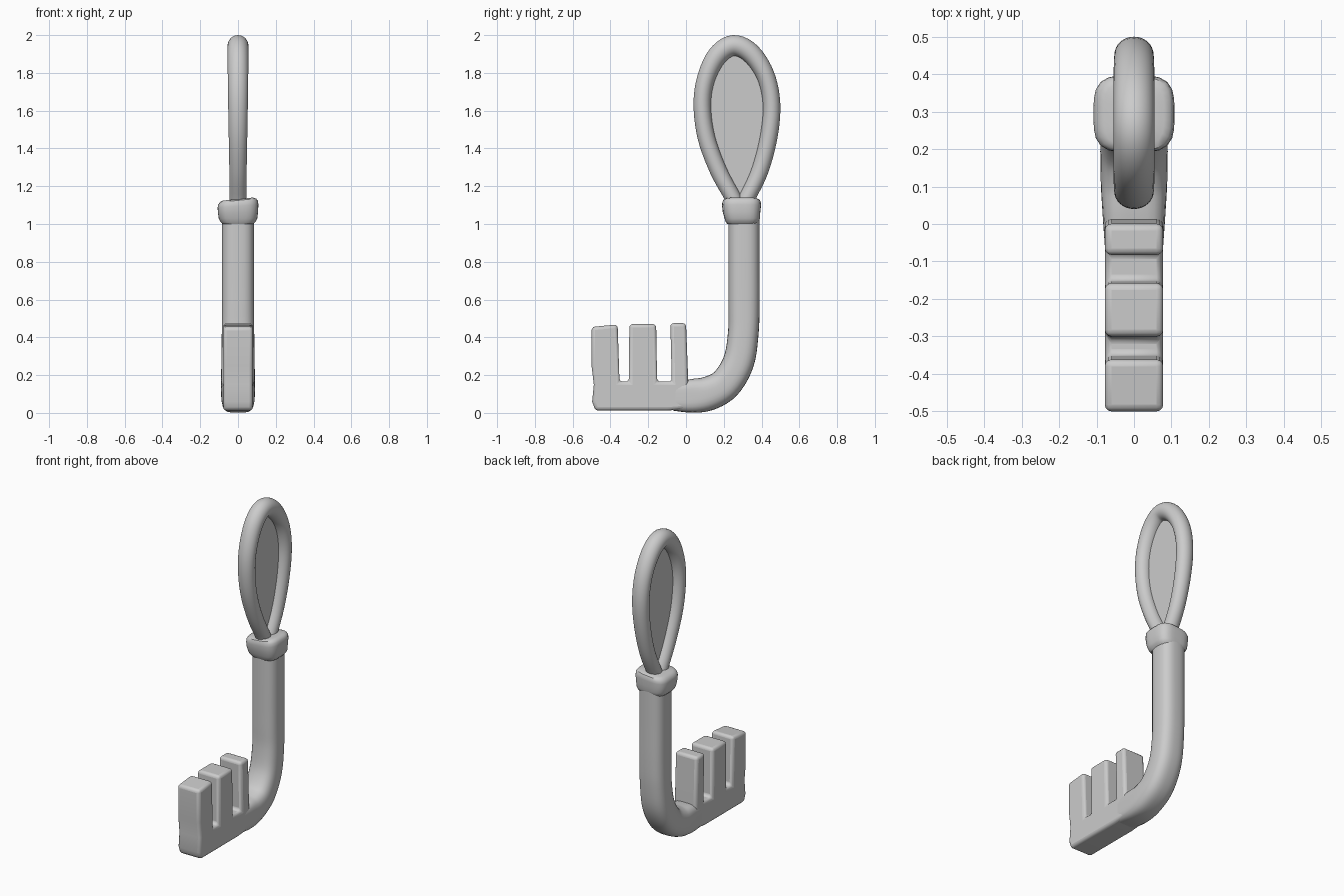
import bpy, bmesh, math
from mathutils import Vector

if "Cube" in bpy.data.objects:
    bpy.data.objects.remove(bpy.data.objects["Cube"])


def finish(bm, name, angle=40):
    bmesh.ops.recalc_face_normals(bm, faces=bm.faces)
    me = bpy.data.meshes.new(name)
    bm.to_mesh(me)
    bm.free()
    ob = bpy.data.objects.new(name, me)
    bpy.context.collection.objects.link(ob)
    bpy.ops.object.select_all(action='DESELECT')
    bpy.context.view_layer.objects.active = ob
    ob.select_set(True)
    bpy.ops.object.shade_smooth_by_angle(angle=math.radians(angle))
    return ob


def spline(pts, closed=False, steps=5):
    """Catmull-Rom through tuples of any length."""
    n, out = len(pts), []
    get = lambda i: Vector(pts[i % n] if closed else pts[max(0, min(n - 1, i))])
    for i in range(n if closed else n - 1):
        a, b, c, d = (get(i + k) for k in (-1, 0, 1, 2))
        for s in range(steps):
            t = s / steps
            out.append(0.5 * (2 * b + (c - a) * t + (2 * a - 5 * b + 4 * c - d) * t * t
                              + (3 * b - a - 3 * c + d) * t ** 3))
    if not closed:
        out.append(get(n - 1))
    return out


def ring(bm, centre, u, v, power, n=32, tilt=0):
    """Rounded-square (superellipse) section."""
    vs = []
    for k in range(n):
        a = 2 * math.pi * k / n
        c, s = math.cos(a), math.sin(a)
        f = (abs(c) ** power + abs(s) ** power) ** (-1 / power)
        p = centre + u * c * f + v * s * f
        p.z += tilt * p.x
        vs.append(bm.verts.new(p))
    return vs


def skin(bm, rings, closed=False):
    n = len(rings[0])
    for i in range(len(rings) if closed else len(rings) - 1):
        a, b = rings[i], rings[(i + 1) % len(rings)]
        for k in range(n):
            bm.faces.new((a[k], a[(k + 1) % n], b[(k + 1) % n], b[k]))
    if not closed:
        bm.faces.new(rings[0])
        bm.faces.new(rings[-1])


def sweep(name, path, closed=False):
    """Path entries: y, z, half width in x, half width in plane, power."""
    bm, rings, n = bmesh.new(), [], len(path)
    for i, p in enumerate(path):
        a = path[(i - 1) % n if closed else max(i - 1, 0)]
        b = path[(i + 1) % n if closed else min(i + 1, n - 1)]
        d = Vector((0, b[0] - a[0], b[1] - a[1])).normalized()
        rings.append(ring(bm, Vector((0, p[0], p[1])), Vector((p[2], 0, 0)),
                          Vector((0, -d.z, d.y)) * p[3], p[4]))
    skin(bm, rings, closed)
    return finish(bm, name)


# Bent shaft
sweep("shaft", spline([
    (0.307, 1.04, .085, .083, 2.8), (0.307, 0.80, .085, .083, 2.8),
    (0.307, 0.58, .085, .083, 2.8), (0.303, 0.42, .086, .081, 2.8),
    (0.278, 0.27, .088, .083, 2.8), (0.210, 0.155, .090, .086, 2.8),
    (0.120, 0.103, .089, .090, 3.0), (0.030, 0.090, .084, .089, 4.0),
    (-0.07, 0.088, .077, .076, 5.0)]))

# Toothed bit: side outline extruded across x and bevelled
outline = [(0.015, 0.022), (-0.10, 0.012), (-0.48, 0.012), (-0.497, 0.06), (-0.488, 0.15),
           (-0.50, 0.25), (-0.50, 0.455), (-0.362, 0.468), (-0.352, 0.165),
           (-0.302, 0.165), (-0.300, 0.47), (-0.158, 0.47), (-0.153, 0.165),
           (-0.075, 0.165), (-0.083, 0.475), (0.0, 0.475), (0.012, 0.165)]
bm = bmesh.new()
face = bm.faces.new([bm.verts.new((-0.078, y, z)) for y, z in outline])
ext = bmesh.ops.extrude_face_region(bm, geom=[face])
bmesh.ops.translate(bm, vec=(0.156, 0, 0),
                    verts=[g for g in ext["geom"] if isinstance(g, bmesh.types.BMVert)])
bit = finish(bm, "bit_teeth")
bev = bit.modifiers.new("round_edges", 'BEVEL')
bev.width, bev.segments, bev.limit_method = 0.018, 3, 'ANGLE'
bev.angle_limit = math.radians(30)

# Collar with a slightly tilted top
bm = bmesh.new()
levels = [(1.0, .082, .080, 0), (1.012, .094, .088, 0), (1.03, .102, .094, 0),
          (1.06, .106, .099, .03), (1.095, .108, .103, .07), (1.112, .105, .102, .1),
          (1.125, .096, .097, .1), (1.132, .080, .083, .1), (1.132, .04, .04, .1)]
skin(bm, [ring(bm, Vector((0, 0.298 if z < 1.05 else 0.294, z)), Vector((hx, 0, 0)),
               Vector((0, hy, 0)), 3.6, tilt=t) for z, hx, hy, t in levels])
finish(bm, "collar")

# Teardrop handle loop
loop = spline([
    (0.285, 1.08, .046, .044, 2), (0.240, 1.155, .046, .043, 2), (0.168, 1.29, .046, .045, 2),
    (0.107, 1.46, .049, .046, 2), (0.086, 1.63, .052, .046, 2), (0.106, 1.77, .054, .048, 2),
    (0.165, 1.89, .055, .053, 2), (0.250, 1.945, .055, .055, 2), (0.342, 1.905, .055, .053, 2),
    (0.420, 1.79, .054, .048, 2), (0.453, 1.64, .052, .046, 2), (0.440, 1.47, .049, .046, 2),
    (0.394, 1.29, .046, .045, 2), (0.332, 1.155, .046, .043, 2)], closed=True)
sweep("handle_loop", loop, closed=True)

# Thin panel filling the loop
bm = bmesh.new()
bm.faces.new([bm.verts.new((0, p[0], p[1])) for p in loop])
finish(bm, "handle_panel")
